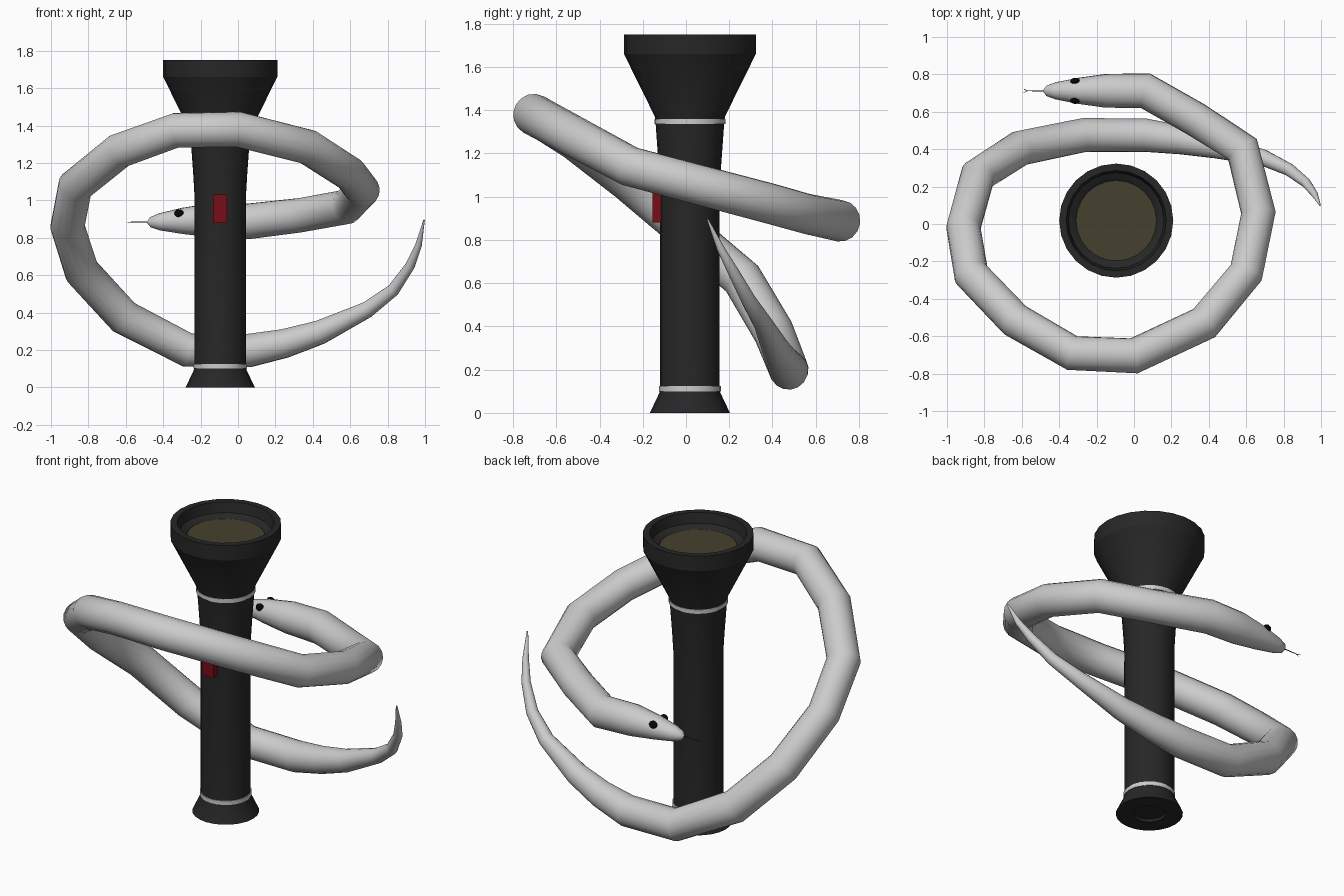
import bpy, bmesh
from math import sin, cos, pi

if "Cube" in bpy.data.objects:
    bpy.data.objects.remove(bpy.data.objects["Cube"])

CX, CY = -0.095, 0.018   # torch axis


def paint(ob, name, rgb):
    m = bpy.data.materials.get(name) or bpy.data.materials.new(name)
    m.diffuse_color = (*rgb, 1)
    m.use_nodes = True
    m.node_tree.nodes["Principled BSDF"].inputs["Base Color"].default_value = m.diffuse_color
    ob.data.materials.append(m)


def smooth(ob, angle=0.6):
    bpy.ops.object.select_all(action='DESELECT')
    ob.select_set(True)
    bpy.context.view_layer.objects.active = ob
    bpy.ops.object.shade_smooth_by_angle(angle=angle)


def lathe(name, profile, closed=False, n=24):
    """Revolve (radius, z) points around the torch axis; r = 0 closes a pole."""
    bm = bmesh.new()
    rings = []
    for r, z in profile:
        k = n if r > 0 else 1
        rings.append([bm.verts.new((CX + r * cos(2 * pi * i / n),
                                    CY + r * sin(2 * pi * i / n), z)) for i in range(k)])
    pairs = list(zip(rings, rings[1:]))
    if closed:
        pairs.append((rings[-1], rings[0]))
    for a, b in pairs:
        for i in range(n):
            j = (i + 1) % n
            vs = [a[i % len(a)], a[j % len(a)], b[j % len(b)], b[i % len(b)]]
            bm.faces.new(list(dict.fromkeys(vs)))
    bmesh.ops.recalc_face_normals(bm, faces=bm.faces)
    me = bpy.data.meshes.new(name)
    bm.to_mesh(me)
    bm.free()
    ob = bpy.data.objects.new(name, me)
    bpy.context.collection.objects.link(ob)
    smooth(ob, 0.4)
    return ob


def tube(name, paths, res=6):
    """Round tubes through (x, y, z, radius) points."""
    cu = bpy.data.curves.new(name, 'CURVE')
    cu.dimensions = '3D'
    cu.bevel_depth = 1.0
    cu.bevel_resolution = res
    cu.use_fill_caps = True
    for pts in paths:
        sp = cu.splines.new('POLY')
        sp.points.add(len(pts) - 1)
        for p, (x, y, z, r) in zip(sp.points, pts):
            p.co = (x, y, z, 1)
            p.radius = r
    ob = bpy.data.objects.new(name, cu)
    bpy.context.collection.objects.link(ob)
    bpy.ops.object.select_all(action='DESELECT')
    ob.select_set(True)
    bpy.context.view_layer.objects.active = ob
    bpy.ops.object.convert(target='MESH')
    ob = bpy.context.view_layer.objects.active
    smooth(ob, 0.9)
    return ob


BLACK = (0.02, 0.02, 0.02)

# torch body: tail cap, grip, flared head and hollow rim
body = lathe("torch_body", [
    (0, 0.015), (0.085, 0.015), (0.09, 0), (0.185, 0), (0.14, 0.095), (0.138, 0.12),
    (0.138, 1.03), (0.145, 1.15), (0.158, 1.33), (0.162, 1.37), (0.305, 1.66),
    (0.305, 1.75), (0.268, 1.75), (0.255, 1.69), (0.235, 1.68), (0.215, 1.665), (0, 1.665)])
paint(body, "black", BLACK)

# lens disc
lens = lathe("lens", [(0, 1.66), (0.215, 1.66), (0.215, 1.672), (0, 1.672)])
paint(lens, "lens_glass", (0.06, 0.053, 0.028))

# pale trim bands
for name, r, z in (("lower_band", 0.143, 0.1), ("upper_band", 0.164, 1.335)):
    lathe(name, [(r - 0.02, z), (r, z), (r, z + 0.024), (r - 0.02, z + 0.024)], closed=True)

# switch
bpy.ops.mesh.primitive_cube_add(size=1, location=(CX, -0.13, 0.955))
switch = bpy.context.object
switch.name = "switch"
switch.scale = (0.075, 0.05, 0.15)
paint(switch, "switch_red", (0.19, 0.004, 0.009))

# snake, tail tip to nose
snake = tube("snake_body", [[
    (0.995, 0.10, 0.895, 0.004), (0.965, 0.16, 0.76, 0.018), (0.92, 0.22, 0.65, 0.026),
    (0.83, 0.29, 0.52, 0.034), (0.69, 0.355, 0.415, 0.044), (0.44, 0.415, 0.295, 0.065),
    (0.25, 0.45, 0.235, 0.078), (0.06, 0.475, 0.197, 0.09), (-0.27, 0.475, 0.2, 0.092),
    (-0.61, 0.405, 0.375, 0.095), (-0.835, 0.26, 0.62, 0.095), (-0.912, -0.02, 0.86, 0.092),
    (-0.87, -0.27, 1.075, 0.095), (-0.635, -0.515, 1.265, 0.095), (-0.33, -0.69, 1.375, 0.094),
    (0, -0.705, 1.38, 0.096), (0.375, -0.53, 1.285, 0.095), (0.6, -0.26, 1.14, 0.093),
    (0.665, 0.06, 1.055, 0.093), (0.58, 0.4, 0.965, 0.094), (0.33, 0.56, 0.92, 0.093),
    (0.06, 0.713, 0.888, 0.096), (-0.15, 0.712, 0.893, 0.091), (-0.3, 0.712, 0.89, 0.07),
    (-0.42, 0.712, 0.885, 0.046), (-0.468, 0.712, 0.883, 0.028), (-0.485, 0.712, 0.882, 0.005)]])

# eyes
for name, side in (("left_eye", 1), ("right_eye", -1)):
    bpy.ops.mesh.primitive_uv_sphere_add(segments=16, ring_count=10, radius=1,
                                         location=(-0.315, 0.712 + side * 0.052, 0.93))
    eye = bpy.context.object
    eye.name = name
    eye.scale = (0.025, 0.018, 0.022)
    smooth(eye, 1.0)
    paint(eye, "eye_black", (0.002, 0.002, 0.002))

# forked tongue
root, fork = (-0.47, 0.712, 0.885, 0.003), (-0.57, 0.712, 0.884, 0.002)
tips = [(-0.59, 0.712 + s * 0.01, 0.882, 0.001) for s in (1, -1)]
tongue = tube("tongue", [[root, fork]] + [[fork, t] for t in tips], res=2)
paint(tongue, "tongue_red", (0.12, 0.01, 0.015))
